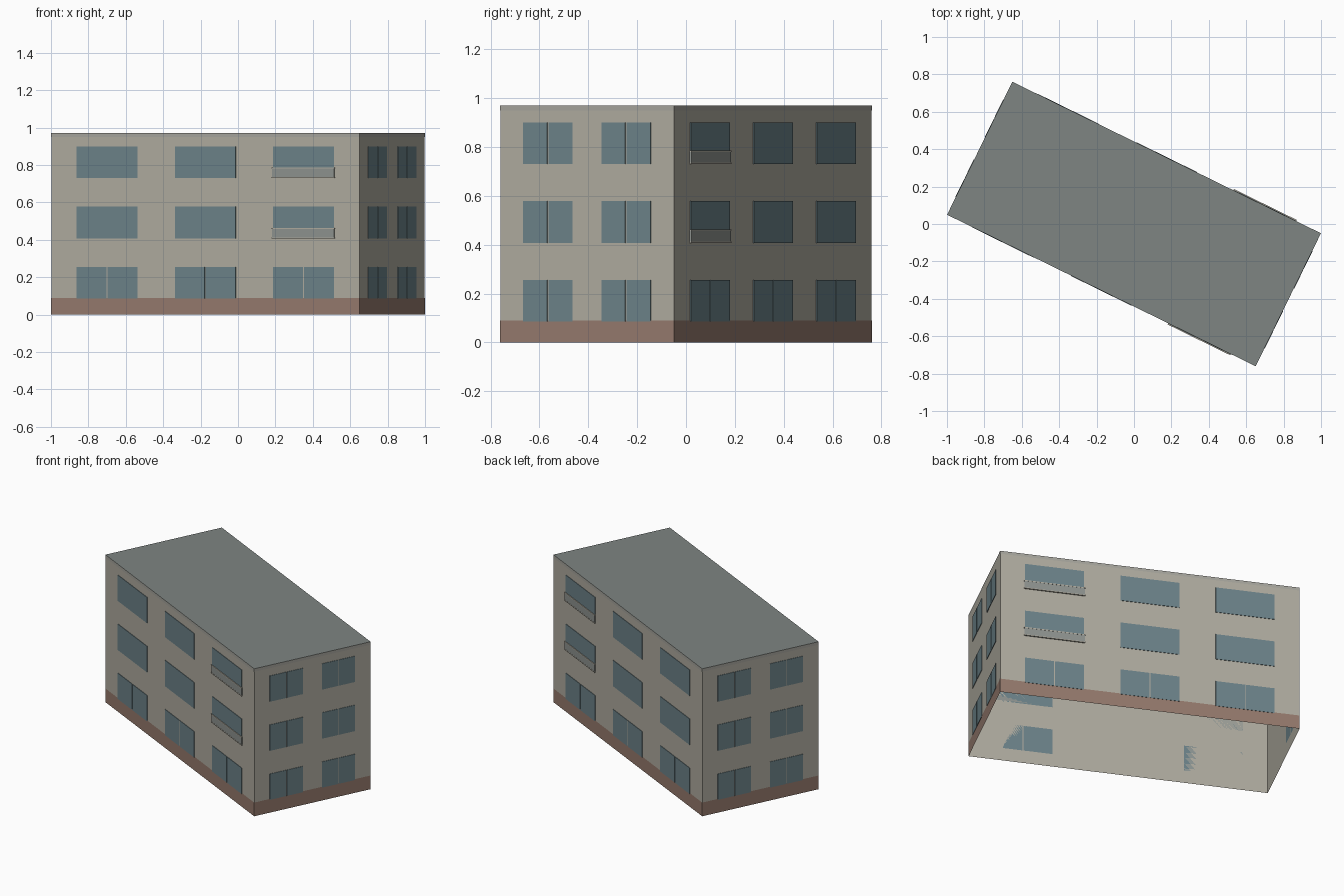
import bpy, bmesh, math
from mathutils import Matrix, Vector

if "Cube" in bpy.data.objects:
    bpy.data.objects.remove(bpy.data.objects["Cube"])

L, W, H = 1.836, 0.79, 0.97
TURN = Matrix.Rotation(math.radians(-26.15), 4, 'Z')


def material(name, r, g, b):
    m = bpy.data.materials.new(name)
    m.diffuse_color = (r, g, b, 1)
    m.use_nodes = True
    m.node_tree.nodes["Principled BSDF"].inputs["Base Color"].default_value = m.diffuse_color
    return m


WALL = material("plaster", 0.43, 0.41, 0.35)
TRIM = material("trim", 0.38, 0.375, 0.335)
BASE = material("plinth_brown", 0.30, 0.195, 0.153)
GLASS = material("glass", 0.15, 0.225, 0.25)
ROOF = material("roof_grey", 0.21, 0.235, 0.225)
PANEL = material("balcony_grey", 0.27, 0.29, 0.275)


def finish(bm, name, mat):
    me = bpy.data.meshes.new(name)
    bm.transform(TURN)
    bm.to_mesh(me)
    bm.free()
    me.materials.append(mat)
    ob = bpy.data.objects.new(name, me)
    bpy.context.collection.objects.link(ob)
    return ob


def band(name, z0, z1, out, mat):
    """Open four-sided ring of wall faces, pushed out from the footprint."""
    bm = bmesh.new()
    x, y = L / 2 + out, W / 2 + out
    pts = [(-x, -y), (x, -y), (x, y), (-x, y)]
    lo = [bm.verts.new((*p, z0)) for p in pts]
    hi = [bm.verts.new((*p, z1)) for p in pts]
    for i in range(4):
        j = (i + 1) % 4
        bm.faces.new((lo[i], lo[j], hi[j], hi[i]))
    return finish(bm, name, mat)


def side_frame(i):
    """Frame on wall i: x along the wall, y into it, z up."""
    dist = W / 2 if i % 2 == 0 else L / 2
    return Matrix.Rotation(i * math.pi / 2, 4, 'Z') @ Matrix.Translation((0, -dist, 0))


def box(bm, frame, x0, x1, z0, z1, depth):
    m = (frame @ Matrix.Translation(((x0 + x1) / 2, -depth / 2, (z0 + z1) / 2))
         @ Matrix.Diagonal((x1 - x0, depth, z1 - z0, 1)))
    bmesh.ops.create_cube(bm, size=1, matrix=m)


# Hollow shell, open underneath
band("walls", 0, H, 0, WALL)
band("plinth", 0, 0.09, 0.001, BASE)
band("roof_trim", 0.95, H, 0.001, TRIM)

# Flat roof
bm = bmesh.new()
x, y = L / 2 + 0.001, W / 2 + 0.001
bm.faces.new([bm.verts.new((a, b, H)) for a, b in ((-x, -y), (x, -y), (x, y), (-x, y))])
finish(bm, "roof", ROOF)

# Windows on all four walls, three storeys
ROWS = [(0.085, 0.255), (0.407, 0.578), (0.73, 0.90)]
for i, side in enumerate(("front", "right", "back", "left")):
    long_side = i % 2 == 0
    centres = (-0.585, 0, 0.585) if long_side else (-0.178, 0.178)
    half = 0.181 if long_side else 0.112
    bm = bmesh.new()
    for row, (z0, z1) in enumerate(ROWS):
        for c in centres:
            if long_side and row > 0:
                box(bm, side_frame(i), c - half, c + half, z0, z1, 0.003)
            else:  # two panes with a narrow post between
                for s in (-1, 1):
                    a, b = sorted((c + s * 0.003, c + s * half))
                    box(bm, side_frame(i), a, b, z0, z1, 0.003)
    finish(bm, side + "_windows", GLASS)

# Shallow balconies on the upper storeys, at the right-hand end of both long walls
for i, side, c in ((0, "front", 0.585), (2, "back", -0.585)):
    panels, rails = bmesh.new(), bmesh.new()
    for z0, _ in ROWS[1:]:
        box(panels, side_frame(i), c - 0.185, c + 0.185, z0 + 0.006, z0 + 0.05, 0.007)
        box(rails, side_frame(i), c - 0.187, c + 0.187, z0 + 0.05, z0 + 0.056, 0.008)
        box(rails, side_frame(i), c - 0.187, c + 0.187, z0, z0 + 0.006, 0.008)
    finish(panels, side + "_balcony_panels", PANEL)
    finish(rails, side + "_balcony_rails", WALL)
